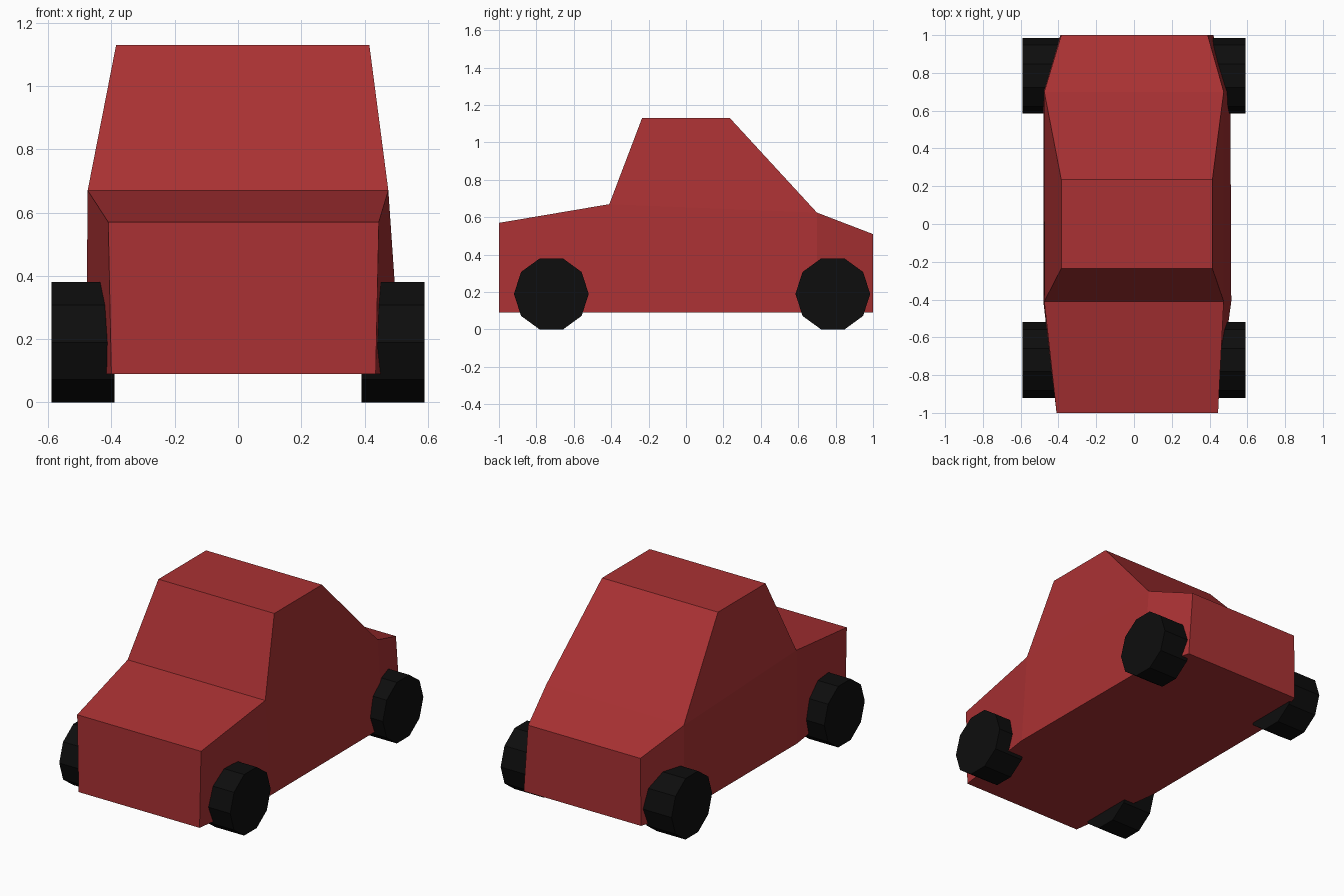
import bpy, bmesh, math
from mathutils import Matrix

if "Cube" in bpy.data.objects:
    bpy.data.objects.remove(bpy.data.objects["Cube"])


def material(name, rgb):
    m = bpy.data.materials.new(name)
    m.diffuse_color = (*rgb, 1)
    m.use_nodes = True
    m.node_tree.nodes["Principled BSDF"].inputs["Base Color"].default_value = m.diffuse_color
    return m


RED = material("body red", (0.40, 0.031, 0.033))
BLACK = material("tyre black", (0.004, 0.004, 0.004))


def add_object(name, bm, mat):
    bmesh.ops.recalc_face_normals(bm, faces=bm.faces)
    mesh = bpy.data.meshes.new(name)
    bm.to_mesh(mesh)
    bm.free()
    mesh.materials.append(mat)
    obj = bpy.data.objects.new(name, mesh)
    bpy.context.collection.objects.link(obj)
    return obj


# Body shell: cross-sections from nose to tail
# (y, top z, bottom left x, bottom right x, top left x, top right x)
FLOOR = 0.09
sections = [
    (-1.00, 0.57, -0.40, 0.435, -0.41, 0.445),
    (-0.41, 0.67, -0.48, 0.515, -0.475, 0.475),
    (0.70, 0.625, -0.48, 0.51, -0.475, 0.475),
    (1.00, 0.51, -0.39, 0.42, -0.385, 0.39),
]
bm = bmesh.new()
rings = []
for y, top, bl, br, tl, tr in sections:
    rings.append([bm.verts.new(p) for p in
                  ((bl, y, FLOOR), (br, y, FLOOR), (tr, y, top), (tl, y, top))])
for i, (a, b) in enumerate(zip(rings, rings[1:])):
    for j in range(4):
        if i == 1 and j == 2:
            continue  # open under the cabin
        k = (j + 1) % 4
        bm.faces.new((a[j], a[k], b[k], b[j]))
bm.faces.new(rings[0])
bm.faces.new(rings[-1])

# Cabin rising from the open middle section
base = [rings[1][3], rings[1][2], rings[2][2], rings[2][3]]
roof = [bm.verts.new((x, y, 1.13)) for x, y in
        ((-0.385, -0.235), (0.415, -0.235), (0.415, 0.235), (-0.385, 0.235))]
for j in range(4):
    k = (j + 1) % 4
    bm.faces.new((base[j], base[k], roof[k], roof[j]))
bm.faces.new(roof)
add_object("car_body", bm, RED)

# Ten-sided wheels
for end, y in (("front", -0.72), ("rear", 0.785)):
    for side, x in (("left", -0.49), ("right", 0.49)):
        bm = bmesh.new()
        bmesh.ops.create_cone(bm, cap_ends=True, segments=10,
                              radius1=0.2, radius2=0.2, depth=0.2,
                              matrix=Matrix.Rotation(math.pi / 2, 4, 'Y'))
        wheel = add_object(f"{end}_{side}_wheel", bm, BLACK)
        wheel.location = (x, y, 0.19)
